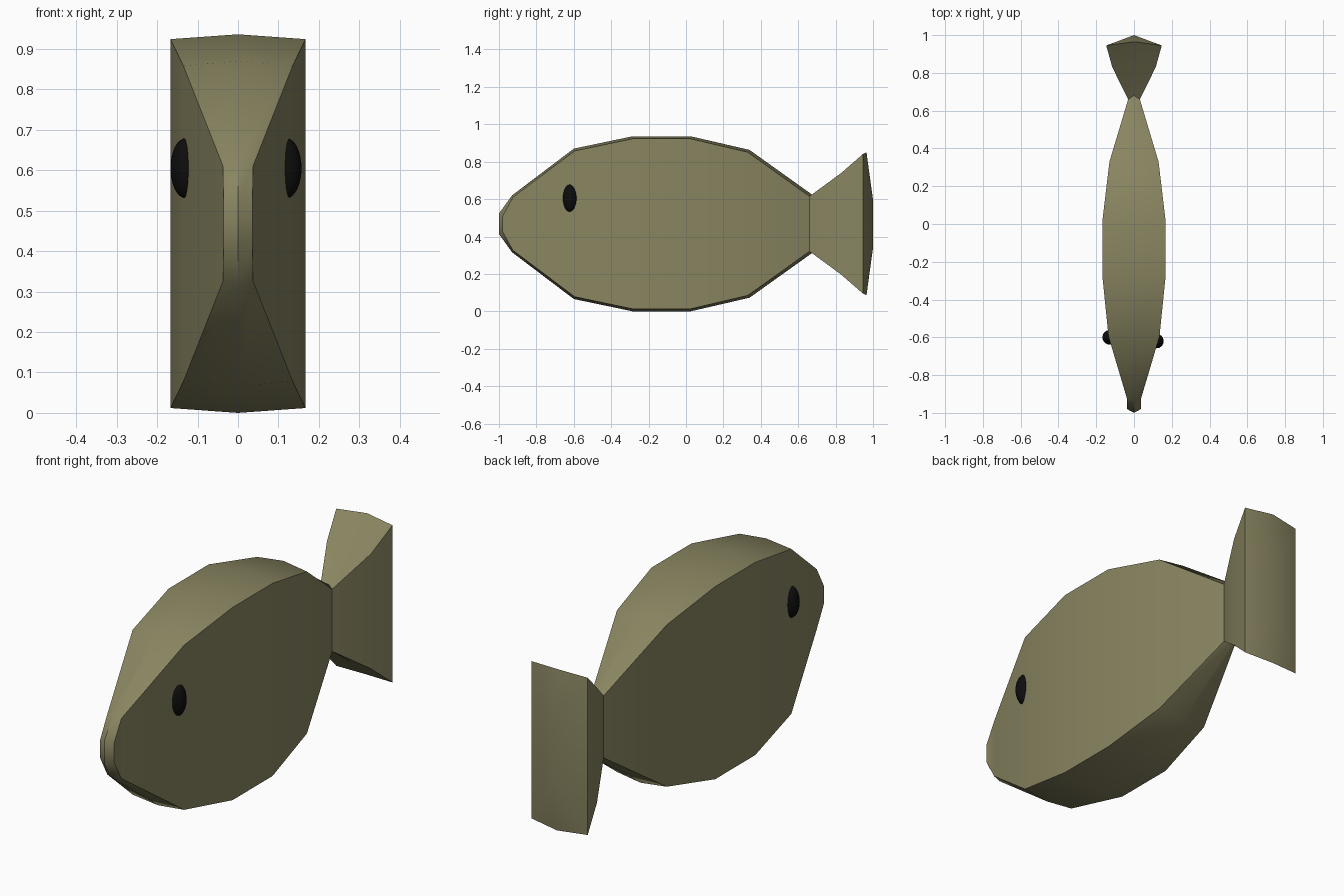
import bpy, bmesh

if "Cube" in bpy.data.objects:
    bpy.data.objects.remove(bpy.data.objects["Cube"])

ZC = 0.468  # height of the fish's centre line


def material(name, rgb):
    m = bpy.data.materials.new(name)
    m.diffuse_color = (*rgb, 1)
    m.use_nodes = True
    m.node_tree.nodes["Principled BSDF"].inputs["Base Color"].default_value = m.diffuse_color
    return m


def finish(obj, mat, angle):
    obj.data.materials.append(mat)
    bpy.ops.object.select_all(action='DESELECT')
    obj.select_set(True)
    bpy.context.view_layer.objects.active = obj
    bpy.ops.object.shade_smooth_by_angle(angle=angle)


def loft(name, stations, mat):
    # station: side-edge y, ridge y, half width, side half height, ridge half height
    bm = bmesh.new()
    rings = []
    for ye, ym, w, h, hm in stations:
        pts = [(-w, ye, h), (0, ym, hm), (w, ye, h), (w, ye, -h), (0, ym, -hm), (-w, ye, -h)]
        rings.append([bm.verts.new((x, y, ZC + z)) for x, y, z in pts])
    for a, b in zip(rings, rings[1:]):
        for i in range(6):
            j = (i + 1) % 6
            bm.faces.new((a[i], a[j], b[j], b[i]))
    # folded end caps
    for r in (rings[0], rings[-1]):
        bm.faces.new((r[0], r[1], r[4], r[5]))
        bm.faces.new((r[1], r[2], r[3], r[4]))
    bmesh.ops.remove_doubles(bm, verts=bm.verts[:], dist=0.0005)
    bmesh.ops.recalc_face_normals(bm, faces=bm.faces[:])
    me = bpy.data.meshes.new(name)
    bm.to_mesh(me)
    bm.free()
    obj = bpy.data.objects.new(name, me)
    bpy.context.collection.objects.link(obj)
    finish(obj, mat, 0.52)


olive = material("olive", (0.25, 0.235, 0.12))
black = material("black", (0.004, 0.004, 0.004))

# body running into the flared tail fin
loft("fish_body_and_tail", [
    (-0.98, -1.0, 0.036, 0.042, 0.055),
    (-0.925, -0.93, 0.037, 0.142, 0.152),
    (-0.595, -0.60, 0.135, 0.390, 0.402),
    (-0.28, -0.285, 0.167, 0.456, 0.468),
    (0.02, 0.025, 0.167, 0.456, 0.468),
    (0.33, 0.34, 0.130, 0.383, 0.395),
    (0.66, 0.68, 0.031, 0.147, 0.152),
    (0.83, 0.85, 0.115, 0.272, 0.280),
    (0.945, 0.965, 0.147, 0.372, 0.382),
    (0.945, 1.0, 0.147, 0.372, 0.128),
], olive)

# eyes
for name, x, y in (("left_eye", -0.130, -0.60), ("right_eye", 0.120, -0.62)):
    bpy.ops.mesh.primitive_uv_sphere_add(segments=32, ring_count=16, radius=1, location=(x, y, 0.605))
    eye = bpy.context.object
    eye.name = name
    eye.scale = (0.037, 0.038, 0.074)
    finish(eye, black, 0.6)
